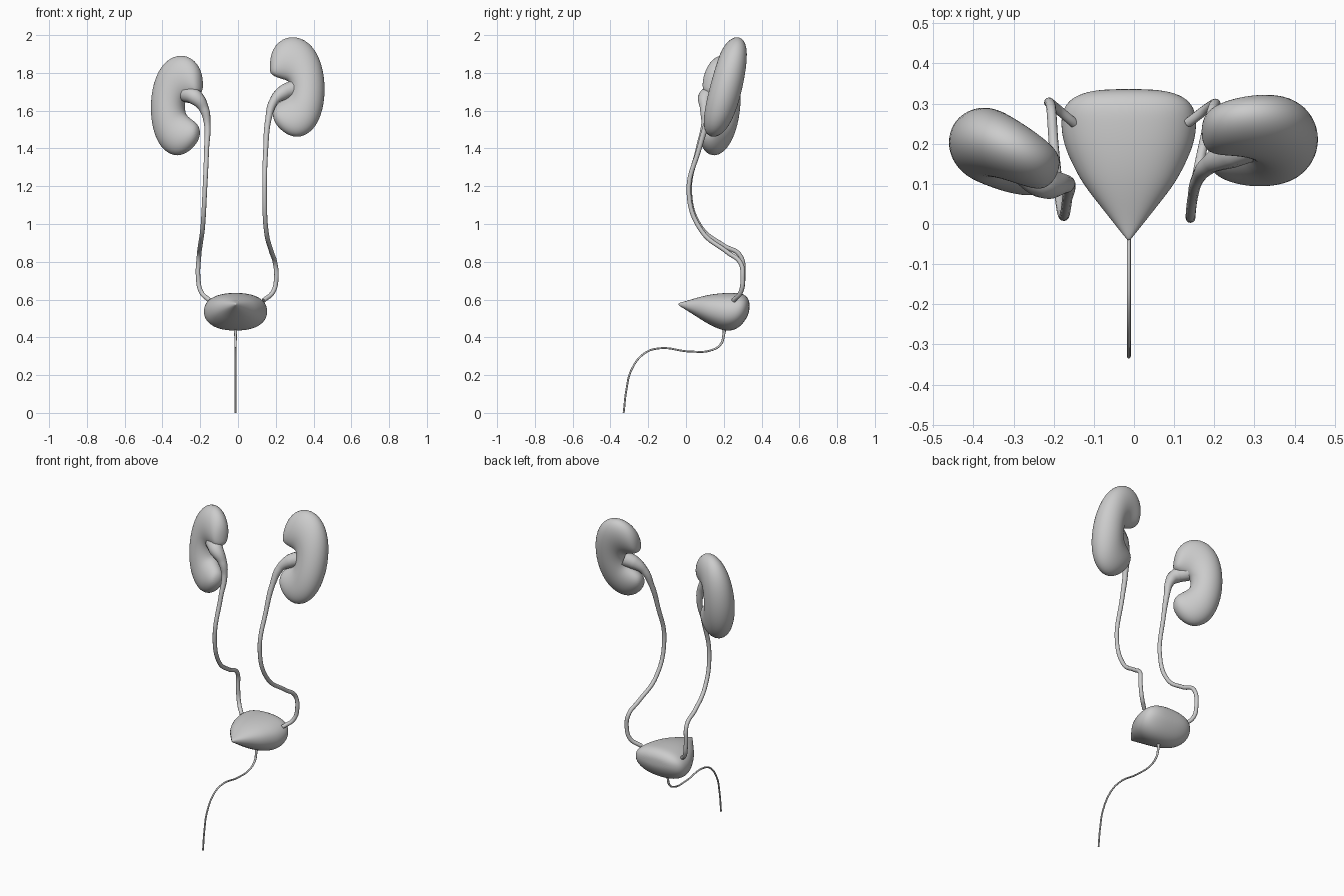
import bpy, bmesh, math
from mathutils import Vector, Matrix

if "Cube" in bpy.data.objects:
    bpy.data.objects.remove(bpy.data.objects["Cube"])


def loft(name, rings, start, end, levels=2):
    """Skin a list of vertex rings, closed with a point at each end."""
    bm = bmesh.new()
    loops = [[bm.verts.new(p) for p in ring] for ring in rings]
    n = len(loops[0])
    for a, b in zip(loops, loops[1:]):
        for i in range(n):
            j = (i + 1) % n
            bm.faces.new((a[i], a[j], b[j], b[i]))
    for tip, ring in ((start, loops[0]), (end, loops[-1])):
        v = bm.verts.new(tip)
        for i in range(n):
            bm.faces.new((v, ring[i], ring[(i + 1) % n]))
    bmesh.ops.recalc_face_normals(bm, faces=bm.faces)
    for f in bm.faces:
        f.smooth = True
    mesh = bpy.data.meshes.new(name)
    bm.to_mesh(mesh)
    bm.free()
    ob = bpy.data.objects.new(name, mesh)
    bpy.context.collection.objects.link(ob)
    ob.modifiers.new("Subsurf", "SUBSURF").levels = levels
    ob.modifiers["Subsurf"].render_levels = levels
    return ob


def tube(name, points):
    """Smooth tube through (x, y, z, radius) points."""
    cu = bpy.data.curves.new(name, "CURVE")
    cu.dimensions = "3D"
    cu.bevel_depth = 1.0
    cu.bevel_resolution = 4
    cu.resolution_u = 10
    cu.use_fill_caps = True
    sp = cu.splines.new("BEZIER")
    sp.bezier_points.add(len(points) - 1)
    for bp, (x, y, z, r) in zip(sp.bezier_points, points):
        bp.co = (x, y, z)
        bp.radius = r
        bp.handle_left_type = bp.handle_right_type = "AUTO"
    ob = bpy.data.objects.new(name, cu)
    bpy.context.collection.objects.link(ob)
    return ob


# Kidneys: rungs fan round the hilum (inner x, z, outer x, z, half depth)
RUNGS = [
    (-.115, .050, -.143, .100, .040),
    (-.080, .038, -.135, .200, .058),
    (-.048, .030, -.055, .270, .068),
    (-.038, .015, .050, .253, .076),
    (-.034, .000, .125, .160, .083),
    (-.034, -.020, .155, .015, .087),
    (-.038, -.040, .143, -.130, .087),
    (-.048, -.055, .092, -.240, .080),
    (-.070, -.072, .000, -.283, .070),
    (-.098, -.090, -.080, -.240, .055),
    (-.118, -.110, -.118, -.190, .036),
]


def kidney(name, side, centre, turn, slope):
    rot = Matrix.Rotation(turn, 3, "Z")

    def place(x, y, z):
        return rot @ Vector((side * x, y, z)) + Vector((0, slope * z, 0)) + Vector(centre)

    rings = []
    for x0, z0, x1, z1, d in RUNGS:
        ring = []
        for i in range(16):
            a = math.tau * i / 16
            t = 0.5 + 0.51 * math.cos(a)
            ring.append(place(x0 + (x1 - x0) * t, d * 1.02 * math.sin(a), z0 + (z1 - z0) * t))
        rings.append(ring)
    return loft(name, rings, place(-.140, 0, .068), place(-.128, 0, -.145))


kidney("kidney_right_side", 1, (.31, .21, 1.73), math.radians(4), .24)
kidney("kidney_left_side", -1, (-.32, .175, 1.632), math.radians(-27), .10)

# Ureters, widening into the renal pelvis at the hilum
tube("ureter_right_side", [
    (.290, .200, 1.715, .045), (.240, .178, 1.695, .040), (.190, .150, 1.650, .024),
    (.160, .115, 1.550, .016), (.147, .070, 1.400, .013), (.141, .015, 1.170, .012),
    (.150, .085, .960, .012), (.178, .220, .850, .012), (.196, .288, .795, .012),
    (.203, .300, .715, .012), (.185, .290, .640, .012), (.135, .252, .595, .012)])
tube("ureter_left_side", [
    (-.275, .145, 1.690, .045), (-.225, .105, 1.670, .042), (-.180, .100, 1.610, .026),
    (-.163, .098, 1.530, .017), (-.166, .065, 1.400, .013), (-.176, .020, 1.170, .012),
    (-.187, .080, .980, .012), (-.200, .200, .885, .012), (-.206, .285, .835, .012),
    (-.211, .302, .720, .012), (-.195, .290, .640, .012), (-.150, .252, .595, .012)])

# Bladder: cross-sections from front apex to back (y, half width, top, bottom)
CX = -.013
SECTIONS = [
    (-.036, .007, .583, .567), (0, .036, .592, .545), (.05, .076, .608, .513),
    (.10, .116, .622, .480), (.15, .143, .631, .453), (.20, .165, .636, .433),
    (.25, .172, .637, .434), (.29, .166, .635, .458), (.318, .140, .622, .495),
    (.334, .090, .597, .530)]
rings = []
for y, w, top, bottom in SECTIONS:
    ring = []
    for i in range(20):
        a = math.tau * i / 20
        c, s = math.cos(a), math.sin(a)
        x = math.copysign(abs(c) ** .88, c) * w
        z = math.copysign(abs(s) ** .88, s) * (top - bottom) / 2
        ring.append((CX + x, y, (top + bottom) / 2 + z))
    rings.append(ring)
loft("bladder", rings, (CX, -.042, .575), (CX, .337, .565))

# Urethra
tube("urethra", [(CX, y, z, r) for y, z, r in (
    (.205, .450, .010), (.200, .415, .007), (.185, .365, .006), (.135, .332, .005),
    (.020, .325, .005), (-.140, .342, .005), (-.220, .315, .005), (-.290, .225, .005),
    (-.315, .125, .005), (-.330, .000, .005))])
